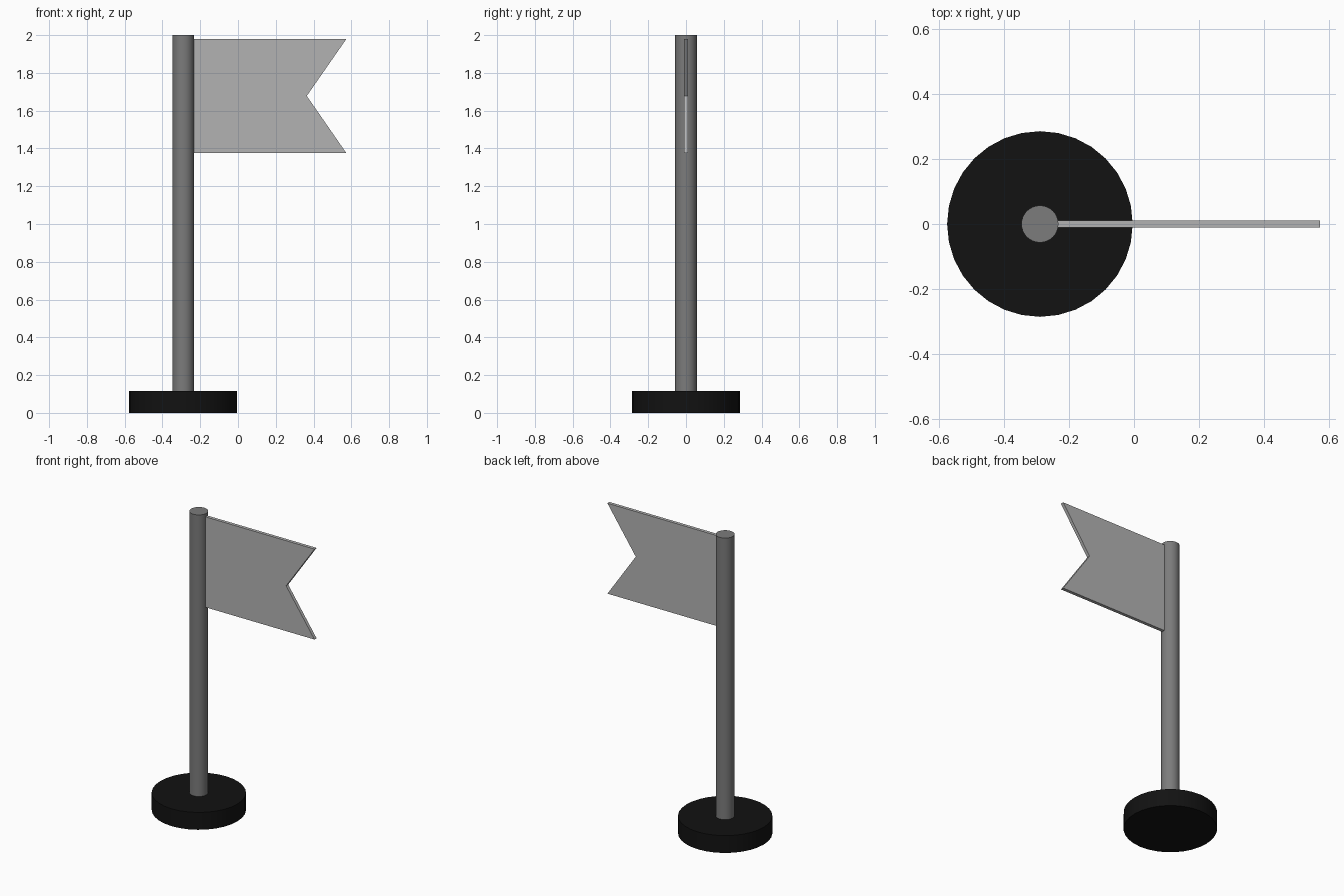
import bpy, bmesh, math

if "Cube" in bpy.data.objects:
    bpy.data.objects.remove(bpy.data.objects["Cube"])

POLE_X = -0.29


def paint(obj, name, rgb):
    mat = bpy.data.materials.new(name)
    mat.diffuse_color = (*rgb, 1)
    mat.use_nodes = True
    mat.node_tree.nodes["Principled BSDF"].inputs["Base Color"].default_value = mat.diffuse_color
    obj.data.materials.append(mat)


def cylinder(name, radius, z0, z1):
    bpy.ops.mesh.primitive_cylinder_add(
        vertices=32, radius=radius, depth=z1 - z0,
        location=(POLE_X, 0, (z0 + z1) / 2))
    obj = bpy.context.object
    obj.name = name
    bpy.ops.object.shade_smooth_by_angle(angle=math.radians(30))
    return obj


# Round weighted base
base = cylinder("base", 0.286, 0, 0.116)
paint(base, "black", (0.006, 0.006, 0.006))

# Pole standing on the base
pole = cylinder("pole", 0.057, 0.116, 2.0)
paint(pole, "dark_grey", (0.2, 0.2, 0.2))

# Swallow-tailed flag: side profile extruded to a thin slab
T = 0.011
profile = [(-0.25, 1.375), (0.574, 1.375), (0.364, 1.678),
           (0.574, 1.98), (-0.25, 1.98)]
bm = bmesh.new()
face = bm.faces.new([bm.verts.new((x, -T, z)) for x, z in profile])
ext = bmesh.ops.extrude_face_region(bm, geom=[face])
moved = [g for g in ext["geom"] if isinstance(g, bmesh.types.BMVert)]
bmesh.ops.translate(bm, verts=moved, vec=(0, 2 * T, 0))
bmesh.ops.recalc_face_normals(bm, faces=bm.faces)
mesh = bpy.data.meshes.new("flag")
bm.to_mesh(mesh)
bm.free()
flag = bpy.data.objects.new("flag", mesh)
bpy.context.collection.objects.link(flag)
paint(flag, "light_grey", (0.45, 0.45, 0.45))
